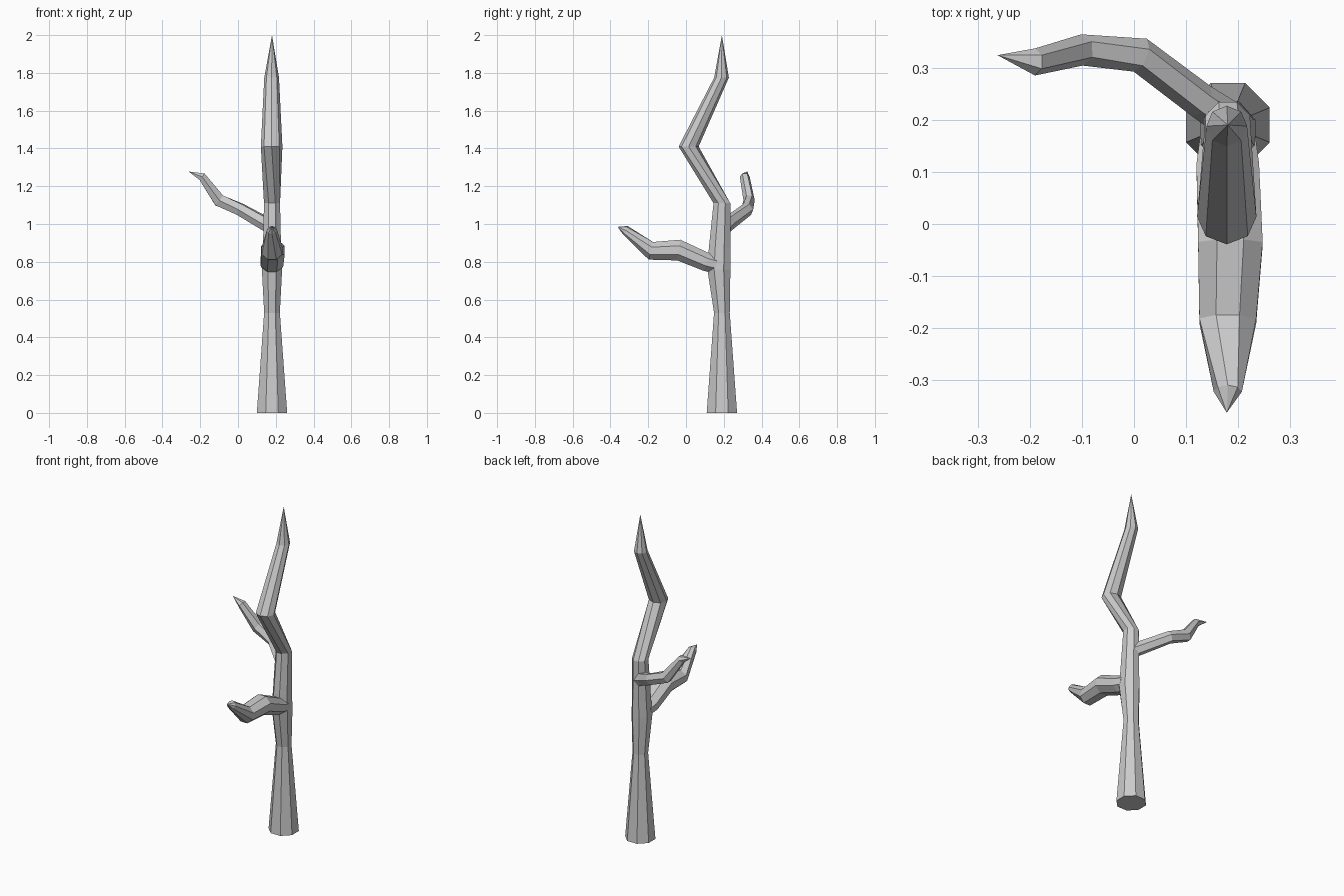
import bpy, bmesh
from math import cos, sin, tau, radians
from mathutils import Vector


def limb(name, rings, tip, sides=8):
    """Skin rings (centre, normal, half width, half depth, twist), ending in a point."""
    bm = bmesh.new()
    loops = []
    for centre, normal, rw, rd, twist in rings:
        n = Vector(normal).normalized()
        side = Vector((0, 0, 1)).cross(n)
        u = Vector((1, 0, 0)) if side.length < 0.01 else side.normalized()
        v = n.cross(u)
        loop = []
        for i in range(sides):
            a = tau * i / sides + radians(twist)
            loop.append(bm.verts.new(Vector(centre) + u * rw * cos(a) + v * rd * sin(a)))
        loops.append(loop)
    bm.faces.new(list(reversed(loops[0])))
    for a, b in zip(loops, loops[1:]):
        for i in range(sides):
            j = (i + 1) % sides
            bm.faces.new((a[i], a[j], b[j], b[i]))
    point = bm.verts.new(tip)
    for i in range(sides):
        bm.faces.new((loops[-1][i], loops[-1][(i + 1) % sides], point))
    bmesh.ops.recalc_face_normals(bm, faces=bm.faces)
    mesh = bpy.data.meshes.new(name)
    bm.to_mesh(mesh)
    bm.free()
    ob = bpy.data.objects.new(name, mesh)
    bpy.context.collection.objects.link(ob)
    return ob


# Crooked trunk, swelling forward where the front branch leaves it
UP = (0, 0, 1)
limb("trunk", [
    ((0.18, 0.19, 0.00), UP, 0.087, 0.087, 22.5),
    ((0.18, 0.19, 0.53), UP, 0.045, 0.045, 22.5),
    ((0.18, 0.174, 0.76), UP, 0.058, 0.066, 22.5),
    ((0.18, 0.178, 0.87), UP, 0.052, 0.062, 22.5),
    ((0.18, 0.19, 1.11), UP, 0.046, 0.048, 22.5),
    ((0.178, 0.014, 1.41), UP, 0.057, 0.053, 0),
    ((0.178, 0.188, 1.775), UP, 0.039, 0.039, 0),
], (0.18, 0.19, 2.0))

# Thick branch reaching forward
limb("front_branch", [
    ((0.18, 0.16, 0.785), (0, -1, 0.25), 0.058, 0.05, 22.5),
    ((0.18, 0.11, 0.798), (0, -1, 0.3), 0.065, 0.053, 22.5),
    ((0.185, -0.038, 0.862), (0, -1, 0.15), 0.067, 0.060, 22.5),
    ((0.18, -0.186, 0.858), (0, -1, 0.25), 0.059, 0.052, 22.5),
    ((0.18, -0.322, 0.968), (0, -1, 0.6), 0.027, 0.025, 0),
], (0.178, -0.362, 0.985))

# Thin branch curving to the left and back
limb("side_branch", [
    ((0.175, 0.205, 0.985), (-1, 0.6, 0.4), 0.036, 0.042, 0),
    ((0.13, 0.235, 1.01), (-1, 0.6, 0.45), 0.034, 0.040, 0),
    ((0.012, 0.324, 1.077), (-1, 0.4, 0.45), 0.034, 0.036, 0),
    ((-0.10, 0.334, 1.125), (-1, -0.05, 0.75), 0.030, 0.038, 0),
    ((-0.19, 0.311, 1.25), (-1, 0, 0.75), 0.026, 0.025, 0),
], (-0.262, 0.324, 1.278), sides=6)
